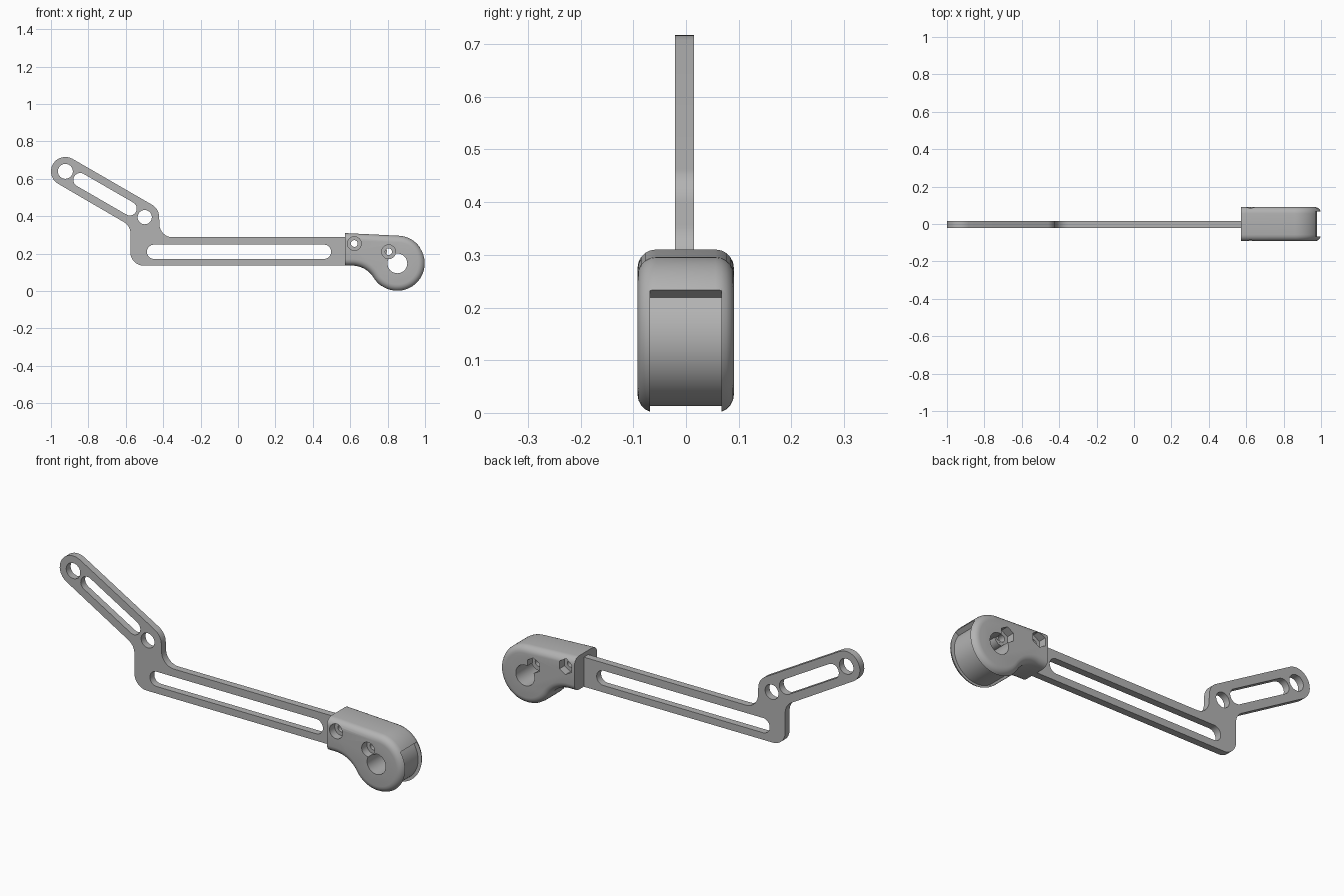
import bpy, bmesh
from math import sin, cos, radians

cube = bpy.data.objects.get("Cube")
if cube:
    bpy.data.objects.remove(cube, do_unlink=True)

grey = bpy.data.materials.new("plain grey")
grey.use_nodes = True
colour = (0.45, 0.45, 0.45, 1)
grey.diffuse_color = colour
grey.node_tree.nodes["Principled BSDF"].inputs["Base Color"].default_value = colour


def arc(centre, r, start, end, steps=16):
    """Points on an arc in the xz plane, angles in degrees."""
    angles = [radians(start + (end - start) * i / steps) for i in range(steps + 1)]
    return [(centre[0] + r * cos(a), centre[1] + r * sin(a)) for a in angles]


def circle(centre, r, sides=32, turn=0):
    return arc(centre, r, turn, turn + 360, sides)[:-1]


def slot(a, b, r, angle):
    """Rounded slot from a to b, running in the given direction."""
    return arc(a, r, angle + 90, angle + 270) + arc(b, r, angle - 90, angle + 90)


def prism(name, loop, y0, y1, rounding=0):
    """Extrude an xz outline along y, optionally rounding the rims."""
    bm = bmesh.new()
    face = bm.faces.new([bm.verts.new((x, y0, z)) for x, z in loop])
    made = bmesh.ops.extrude_face_region(bm, geom=[face], use_keep_orig=True)["geom"]
    moved = [v for v in made if isinstance(v, bmesh.types.BMVert)]
    bmesh.ops.translate(bm, verts=moved, vec=(0, y1 - y0, 0))
    bmesh.ops.recalc_face_normals(bm, faces=bm.faces[:])
    if rounding:
        rims = [e for e in bm.edges if abs(e.verts[0].co.y - e.verts[1].co.y) < 1e-5]
        bmesh.ops.bevel(bm, geom=rims, offset=rounding, segments=5, profile=0.5,
                        affect='EDGES', clamp_overlap=False)
    mesh = bpy.data.meshes.new(name)
    bm.to_mesh(mesh)
    bm.free()
    mesh.materials.append(grey)
    obj = bpy.data.objects.new(name, mesh)
    bpy.context.collection.objects.link(obj)
    return obj


def cut(obj, cutters):
    """Subtract the cutters, bake the result and shade it."""
    for c in cutters:
        c.hide_render = True
        mod = obj.modifiers.new("cut", 'BOOLEAN')
        mod.operation, mod.solver, mod.object = 'DIFFERENCE', 'EXACT', c
    bpy.context.view_layer.update()
    graph = bpy.context.evaluated_depsgraph_get()
    baked = bpy.data.meshes.new_from_object(obj.evaluated_get(graph))
    obj.modifiers.clear()
    obj.data = baked
    for c in cutters:
        bpy.data.objects.remove(c, do_unlink=True)
    bpy.ops.object.select_all(action='DESELECT')
    obj.select_set(True)
    bpy.context.view_layer.objects.active = obj
    bpy.ops.object.shade_smooth_by_angle(angle=radians(30))


def through(loop):
    return prism("cutter", loop, -0.2, 0.2)


# Shared positions
tip = (-0.923, 0.64)


def along(d):
    return (tip[0] + d * cos(radians(-30)), tip[1] + d * sin(radians(-30)))


elbow = along(0.49)
screws = [(0.622, 0.254), (0.805, 0.21)]
hub = (0.852, 0.148)

# Cranked flat bar with two slots and two round holes
outline = (arc(tip, 0.077, 60, 240)
           + arc((-0.645, 0.308), 0.07, 60, 0)
           + arc((-0.505, 0.206), 0.07, 180, 270)
           + arc((0.72, 0.212), 0.076, -90, 90)
           + arc((-0.35, 0.358), 0.07, 270, 180)
           + arc(elbow, 0.077, 0, 60))
bar = prism("cranked_bar", outline, -0.021, 0.015)
cut(bar, [through(circle(tip, 0.04)),
          through(circle(elbow, 0.038)),
          through(slot(along(0.092), along(0.398), 0.037, -30)),
          through(slot((-0.449, 0.21), (0.46, 0.21), 0.038, 0)),
          through(circle(screws[0], 0.018))])

# Rounded end housing
body = ([(0.45, 0.136), (0.45, 0.316)]
        + arc(hub, 0.148, 87, -148, 48)
        + arc((0.61, 0.001), 0.135, 32, 90))
housing = prism("end_housing", body, -0.092, 0.091, rounding=0.035)
rim = (0.848, 0.143)
groove = arc(rim, 0.22, 36, -125, 40) + arc(rim, 0.13, -125, 36, 40)
cutters = [through([(0.3, -0.1), (0.571, -0.1), (0.571, 0.5), (0.3, 0.5)]),
           prism("cutter", groove, -0.068, 0.067),
           through(circle(hub, 0.053))]
for s in screws:
    cutters += [through(circle(s, 0.018)),
                prism("cutter", circle(s, 0.037), -0.2, -0.05),
                prism("cutter", circle(s, 0.04, 6, 30), 0.05, 0.2)]
cut(housing, cutters)

# Boss around the inner screw, reaching into the hub hole
boss = prism("screw_boss", circle(screws[1], 0.04), -0.0495, 0.0495)
cut(boss, [through(circle(screws[1], 0.018))])
